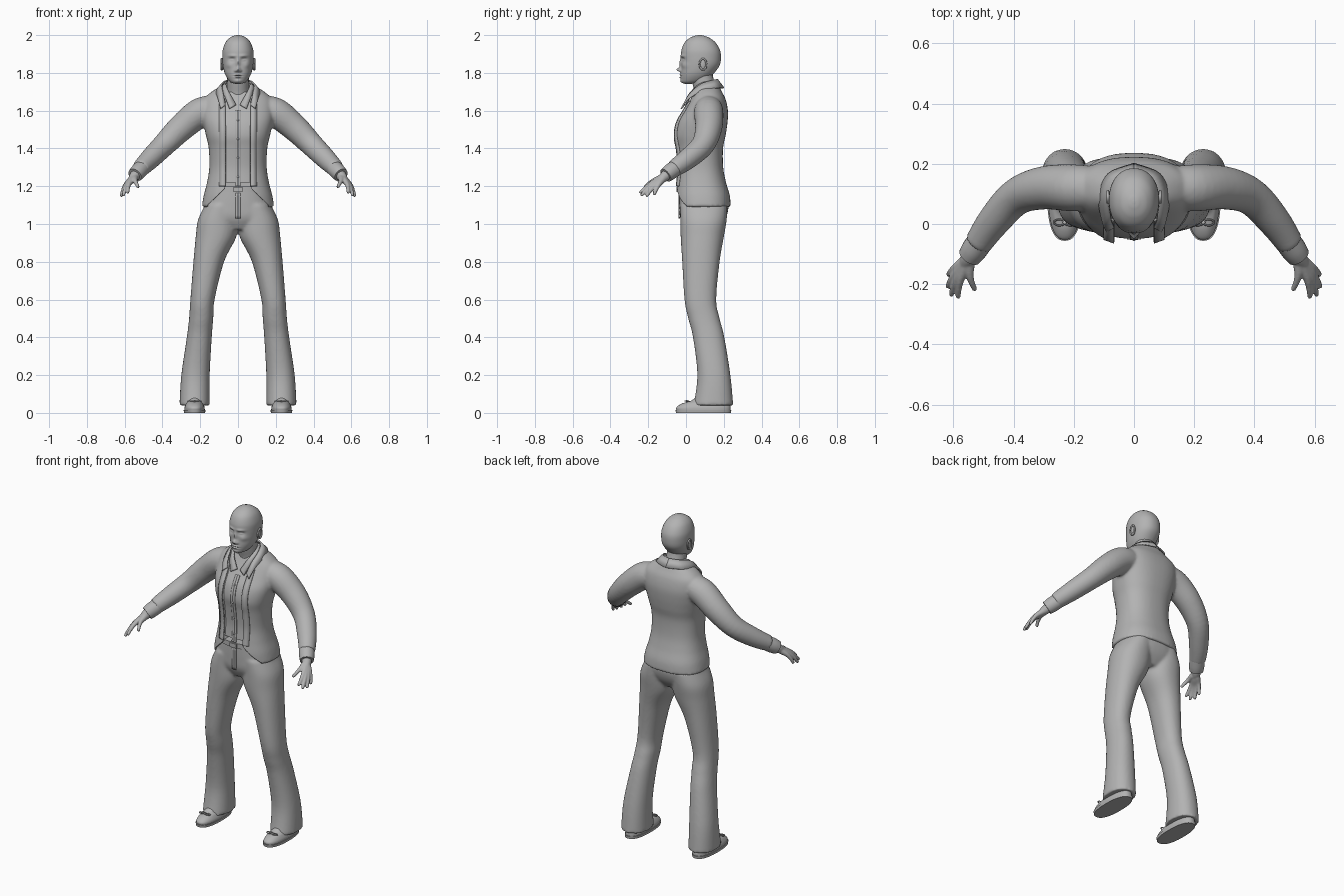
import bpy, bmesh, math
from mathutils import Vector, Matrix

if "Cube" in bpy.data.objects:
    bpy.data.objects.remove(bpy.data.objects["Cube"], do_unlink=True)

GREY = (0.45, 0.45, 0.45, 1)
grey = bpy.data.materials.new("plain_grey")
grey.use_nodes = True
grey.diffuse_color = GREY
grey.node_tree.nodes["Principled BSDF"].inputs["Base Color"].default_value = GREY


def resample(rows, steps):
    """Smooth curve through the rows."""
    out, ext = [], [rows[0]] + list(rows) + [rows[-1]]
    for a, b, c, d in zip(ext, ext[1:], ext[2:], ext[3:]):
        for i in range(steps):
            t = i / steps
            out.append([q + t / 2 * (r - p + t * (2 * p - 5 * q + 4 * r - s + t * (3 * (q - r) + s - p)))
                        for p, q, r, s in zip(a, b, c, d)])
    return out + [list(rows[-1])]


def skin(bm, rings):
    loops = [[bm.verts.new(co) for co in ring] for ring in rings]
    for low, high in zip(loops, loops[1:]):
        for i in range(len(low)):
            bm.faces.new((low[i - 1], low[i], high[i], high[i - 1]))
    bm.faces.new(loops[0])
    bm.faces.new(loops[-1])


def stack(bm, rows, cx=None, power=2.4, sides=48, steps=6):
    """Level rings: height, [centre x,] half width, front, back."""
    rings = []
    for row in resample(rows, steps):
        z, mid, half, front, back = row if len(row) == 5 else (row[0], cx or 0, *row[1:])
        if cx is not None and len(row) == 5:
            mid *= cx
        ring = []
        for i in range(sides):
            a = math.tau * i / sides
            c, s = math.cos(a), math.sin(a)
            ring.append((mid + half * math.copysign(abs(c) ** (2 / power), c),
                         (front + back) / 2 + (back - front) / 2 * math.copysign(abs(s) ** (2 / power), s), z))
        rings.append(ring)
    skin(bm, rings)


def tube(bm, path, side=1, sides=24, steps=5):
    """Round tube along x, y, z, radius points."""
    pts = resample(path, steps)
    rings = []
    for i, p in enumerate(pts):
        a, b = pts[max(i - 1, 0)], pts[min(i + 1, len(pts) - 1)]
        turn = (Vector(b[:3]) - Vector(a[:3])).to_track_quat('Z', 'Y')
        ring = []
        for k in range(sides):
            t = math.tau * k / sides
            v = Vector(p[:3]) + turn @ Vector((math.cos(t), math.sin(t), 0)) * p[3]
            ring.append((v.x * side, v.y, v.z))
        rings.append(ring)
    skin(bm, rings)


def blob(bm, loc, size):
    bmesh.ops.create_uvsphere(bm, u_segments=24, v_segments=14, radius=1,
                              matrix=Matrix.Translation(loc) @ Matrix.Diagonal((*size, 1)))


def finish(name, bm, mirror=False, voxel=0, thickness=0):
    bmesh.ops.recalc_face_normals(bm, faces=bm.faces)
    mesh = bpy.data.meshes.new(name)
    bm.to_mesh(mesh)
    bm.free()
    mesh.shade_smooth()
    mesh.set_sharp_from_angle(angle=math.radians(45))
    mesh.materials.append(grey)
    obj = bpy.data.objects.new(name, mesh)
    bpy.context.collection.objects.link(obj)
    if thickness:
        solid = obj.modifiers.new("thickness", 'SOLIDIFY')
        solid.thickness, solid.offset = thickness, 0
    if voxel:
        remesh = obj.modifiers.new("fuse", 'REMESH')
        remesh.mode, remesh.voxel_size, remesh.use_smooth_shade = 'VOXEL', voxel, True
        soften = obj.modifiers.new("soften", 'SMOOTH')
        soften.factor, soften.iterations = 0.5, 6
    if mirror:
        obj.modifiers.new("mirror", 'MIRROR').use_mirror_merge = False
    return obj


def ribbon(name, first, second, thickness=0.008):
    """Mirrored cloth strip between two edges."""
    bm = bmesh.new()
    edges = [[bm.verts.new(p) for p in resample(path, 6)] for path in (first, second)]
    for a, b, c, d in zip(edges[0], edges[0][1:], edges[1][1:], edges[1]):
        bm.faces.new((a, b, c, d))
    return finish(name, bm, mirror=True, thickness=thickness)


# Jacket body and sleeves, fused, then cut open at the front
coat = [(1.09, .192, -.055, .237), (1.15, .182, -.058, .232), (1.22, .164, -.052, .212),
        (1.3, .152, -.046, .197), (1.4, .155, -.055, .196), (1.47, .17, -.065, .21),
        (1.54, .185, -.05, .22), (1.6, .19, -.015, .222), (1.66, .18, .02, .21),
        (1.7, .14, .04, .19), (1.73, .09, .05, .175), (1.745, .07, .055, .165)]
sleeve = [(.12, .12, 1.61, .07), (.2, .12, 1.59, .078), (.3, .12, 1.51, .072), (.39, .09, 1.42, .062),
          (.465, .01, 1.345, .055), (.518, -.065, 1.292, .046)]
bm = bmesh.new()
stack(bm, coat)
for side in (1, -1):
    tube(bm, sleeve, side)
jacket = finish("jacket", bm, voxel=.008)

half = [(.14, 1.0), (.16, 1.1), (.068, 1.19), (.068, 1.5), (.07, 1.8)]
outline = half + [(-x, z) for x, z in reversed(half)]
bm = bmesh.new()
skin(bm, [[(x, y, z) for x, z in outline] for y in (-.3, .09)])
cutter = finish("front_opening_cutter", bm)
cutter.hide_render = True
cutter.display_type = 'WIRE'
opening = jacket.modifiers.new("opening", 'BOOLEAN')
opening.operation, opening.object = 'DIFFERENCE', cutter


def coat_front(x, z, lift):
    """Point just in front of the jacket body."""
    row = min(resample(coat, 12), key=lambda r: abs(r[0] - z))
    _, half, front, back = row
    bulge = (1 - min(abs(x) / half, 1) ** 2.4) ** (1 / 2.4)
    return (x, (front + back) / 2 - (back - front) / 2 * bulge - lift, z)


heights = [1.2 + .05 * i for i in range(10)]
ribbon("jacket_facing", [coat_front(.066, z, .003) for z in heights],
       [coat_front(.1, z, .002) for z in heights])
ribbon("jacket_collar",
       [(0, .165, 1.765), (.055, .14, 1.76), (.085, .08, 1.74), (.078, .02, 1.69), (.066, -.01, 1.63)],
       [(0, .2, 1.72), (.085, .165, 1.72), (.115, .09, 1.705), (.105, .01, 1.66), (.092, -.025, 1.61)])

# Shirt with placket, buttons, collar and cuffs
bm = bmesh.new()
stack(bm, [(max(z, 1.18), w - .014, f + .016, b - .014) for z, w, f, b in coat[2:-2]])
finish("shirt", bm)
ribbon("shirt_placket", [coat_front(0, z, -.014) for z in heights[:9]],
       [coat_front(.014, z, -.014) for z in heights[:9]], .005)
bm = bmesh.new()
for z in heights[1:9:2]:
    blob(bm, coat_front(0, z, -.011), (.006, .004, .006))
finish("shirt_buttons", bm)
ribbon("shirt_collar",
       [(0, .152, 1.755), (.045, .13, 1.755), (.066, .08, 1.745), (.048, .03, 1.7), (.01, .008, 1.63)],
       [(0, .175, 1.72), (.065, .145, 1.72), (.088, .08, 1.71), (.068, .02, 1.67), (.045, -.005, 1.61)])
bm = bmesh.new()
tube(bm, [(.505, -.05, 1.3, .043), (.53, -.085, 1.275, .043), (.546, -.108, 1.258, .039)])
finish("cuffs", bm, mirror=True)

# Trousers, belt and buckle
leg = [(.04, .23, .08, .04, .25), (.2, .225, .075, .06, .235), (.4, .205, .066, .037, .203),
       (.5, .195, .064, .012, .178), (.6, .188, .064, -.008, .16), (.8, .155, .081, -.02, .178),
       (.93, .117, .107, -.028, .2), (1.02, .106, .106, -.03, .215), (1.1, .085, .09, -.03, .22)]
hips = [(.97, .08, 0, .17), (1.03, .19, -.03, .21), (1.1, .178, -.036, .225), (1.19, .15, -.036, .205)]
bm = bmesh.new()
for side in (1, -1):
    stack(bm, leg, cx=side, power=2.2)
stack(bm, hips)
finish("trousers", bm, voxel=.008)
bm = bmesh.new()
stack(bm, [(1.168, .158, -.043, .21), (1.198, .152, -.043, .205)], steps=1)
finish("belt", bm)
bm = bmesh.new()
bmesh.ops.create_cube(bm, matrix=Matrix.Translation((0, -.045, 1.183)) @ Matrix.Diagonal((.045, .012, .026, 1)))
finish("belt_buckle", bm)
ribbon("trouser_fly", [(0, -.038, 1.165), (0, -.036, 1.03)], [(.014, -.038, 1.165), (.012, -.036, 1.03)], .006)

# Shoes with soles and laces
bm = bmesh.new()
stack(bm, [(.012, .054, -.05, .236), (.03, .053, -.05, .236), (.05, .045, -.02, .23),
           (.066, .038, .03, .22), (.1, .034, .07, .2)], cx=.23)
finish("shoes", bm, mirror=True)
bm = bmesh.new()
stack(bm, [(0, .056, -.053, .238), (.016, .058, -.056, .24)], cx=.23, steps=1)
finish("shoe_soles", bm, mirror=True)
bm = bmesh.new()
for way in (1, -1):
    turns = [math.tau * i / 12 for i in range(13)]
    tube(bm, [(.23 + way * (.018 - .018 * math.cos(t)), .005 + .01 * math.sin(t), .062, .003) for t in turns],
         sides=8, steps=2)
blob(bm, (.23, .005, .062), (.007, .007, .006))
finish("shoe_laces", bm, mirror=True)

# Hands, fused from fingers that fan out of the wrist
wrist = Vector((.55, -.115, 1.25))
tips = [(.618, -.17, 1.155), (.62, -.21, 1.147), (.608, -.238, 1.15), (.585, -.245, 1.165), (.528, -.22, 1.195)]
bm = bmesh.new()
for tip in tips:
    reach = Vector(tip) - wrist
    lift = Vector((.007, 0, .009))
    path = [(*(wrist + reach * f + lift * b), r) for f, b, r in
            ((-.1, 0, .02), (.2, .3, .019), (.5, 1, .0135), (.75, .8, .0105), (.97, 0, .0085), (1, -.1, .005))]
    tube(bm, path, sides=16)
tube(bm, [(.53, -.085, 1.275, .03), (.55, -.115, 1.25, .027), (.562, -.135, 1.235, .02)])
finish("hands", bm, mirror=True, voxel=.004)

# Head with modelled face
bm = bmesh.new()
stack(bm, [(1.742, .015, -.005, .03), (1.75, .038, -.021, .08), (1.77, .056, -.026, .12),
           (1.8, .071, -.027, .15), (1.84, .08, -.025, .178), (1.88, .083, -.026, .185),
           (1.92, .081, -.024, .18), (1.96, .067, -.008, .157), (1.985, .045, .02, .125),
           (1.997, .02, .05, .095), (2.0, .005, .068, .078)], power=2.15, sides=128, steps=12)
face = {  # x, height, spread across, spread up, push back
    "brow": (.03, 1.89, .022, .008, -.006), "socket": (.032, 1.87, .016, .011, .012),
    "eye": (.032, 1.868, .011, .006, -.007), "bridge": (0, 1.85, .01, .025, -.01),
    "nose": (0, 1.817, .011, .011, -.022), "nostril": (.013, 1.811, .007, .007, -.008),
    "upper_lip": (0, 1.789, .02, .005, -.007), "lower_lip": (0, 1.777, .017, .005, -.008),
    "mouth": (0, 1.783, .02, .003, .005), "chin": (0, 1.757, .02, .012, -.006),
    "cheek": (.05, 1.84, .018, .015, -.006)}
for v in bm.verts:
    x, y, z = v.co
    if y < .07:
        for bx, bz, sx, sz, push in face.values():
            v.co.y += push * math.exp(-((abs(x) - bx) / sx) ** 2 - ((z - bz) / sz) ** 2)
finish("head", bm)
bm = bmesh.new()
tube(bm, [(0, .115, 1.62, .06), (0, .105, 1.7, .058), (0, .087, 1.77, .057), (0, .08, 1.84, .056)], sides=40)
finish("neck", bm)
bm = bmesh.new()
blob(bm, (.081, .088, 1.845), (.009, .018, .03))
tube(bm, [(.087, .09 + .018 * math.cos(t), 1.846 + .029 * math.sin(t), .005) for t in turns], sides=10, steps=3)
finish("ears", bm, mirror=True)
